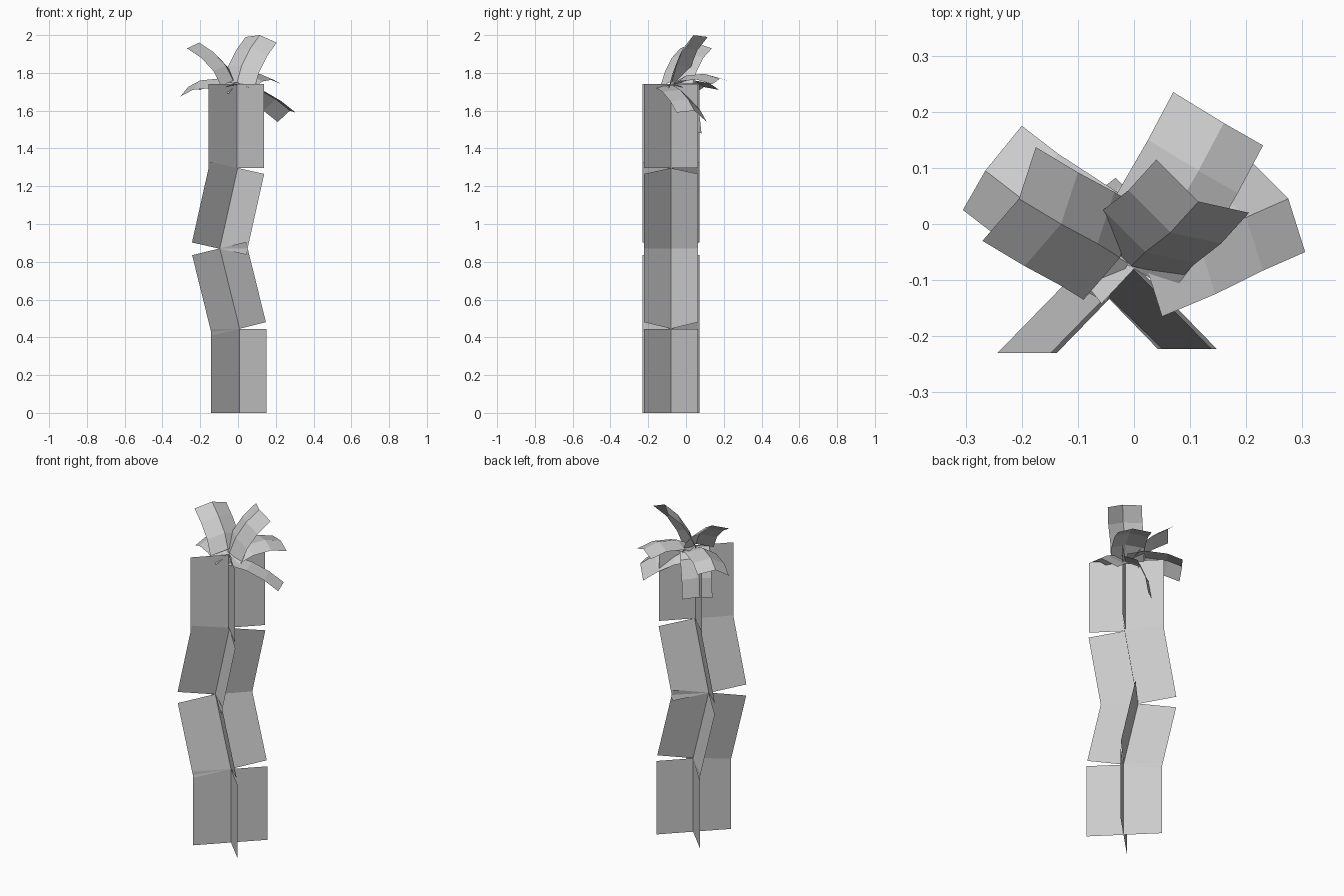
import bpy
from mathutils import Vector


def make_object(name, verts, faces):
    mesh = bpy.data.meshes.new(name)
    mesh.from_pydata([tuple(v) for v in verts], [], faces)
    obj = bpy.data.objects.new(name, mesh)
    bpy.context.collection.objects.link(obj)
    return obj


# Trunk: crossed flat cards, each segment square to its own leaning axis
HALF = 0.147
axis = [(0.005, 0.0), (0.005, 0.445), (-0.10, 0.87), (-0.005, 1.297), (-0.01, 1.74)]
tilts = [False, True, True, False]
for i, tilted in enumerate(tilts):
    (x0, z0), (x1, z1) = axis[i], axis[i + 1]
    if not tilted:
        x0 = x1 = (0.005 if i == 0 else -0.01)
    up = Vector((x1 - x0, 0, z1 - z0)).normalized()
    across = Vector((up.z, 0, -up.x)) * HALF
    for side, y in ((1, -0.083), (-1, -0.076)):
        half = across + Vector((0, side * HALF, 0))
        a, b = Vector((x0, y, z0)), Vector((x1, y, z1))
        make_object(f"trunk_card_{i + 1}_{'a' if side > 0 else 'b'}",
                    [a - half, a + half, b + half, b - half], [(0, 1, 2, 3)])


# Fronds: a bent spine with a folded strip on each side
def frond(name, spine, left, right):
    verts = []
    for p in spine:
        p = Vector(p)
        verts += [p + Vector(left), p, p + Vector(right)]
    faces = []
    for i in range(len(spine) - 1):
        k = 3 * i
        for j in (k, k + 1):
            faces.append((j, j + 1, j + 4, j + 3))
    return make_object(name, verts, faces)


frond("frond_left_drooping",
      [(-0.01, -0.07, 1.74), (-0.10, -0.02, 1.77), (-0.20, 0.045, 1.76), (-0.265, 0.095, 1.725)],
      (-0.04, -0.07, -0.05), (0.065, 0.08, -0.015))
frond("frond_left_rising",
      [(-0.025, -0.06, 1.76), (-0.065, -0.035, 1.84), (-0.13, 0.0, 1.91), (-0.205, 0.045, 1.96)],
      (-0.065, -0.075, -0.03), (0.03, 0.092, -0.03))
frond("frond_back_level",
      [(0.0, -0.08, 1.74), (0.06, 0.0, 1.785), (0.115, 0.095, 1.795), (0.16, 0.18, 1.77)],
      (-0.09, 0.055, -0.015), (0.07, -0.04, -0.03))
frond("frond_tall",
      [(-0.005, -0.075, 1.75), (0.02, -0.05, 1.84), (0.065, -0.015, 1.93), (0.115, 0.04, 2.0)],
      (-0.075, 0.075, -0.01), (0.09, -0.02, -0.04))
frond("frond_right_drooping",
      [(0.02, -0.07, 1.735), (0.115, -0.03, 1.71), (0.20, 0.012, 1.66), (0.275, 0.045, 1.60)],
      (-0.065, 0.065, -0.06), (0.03, -0.095, -0.01))
frond("frond_back_hanging",
      [(0.0, -0.08, 1.74), (-0.055, -0.01, 1.70), (-0.085, 0.02, 1.60), (-0.098, 0.032, 1.49)],
      (-0.058, -0.062, -0.01), (0.065, 0.05, -0.01))
